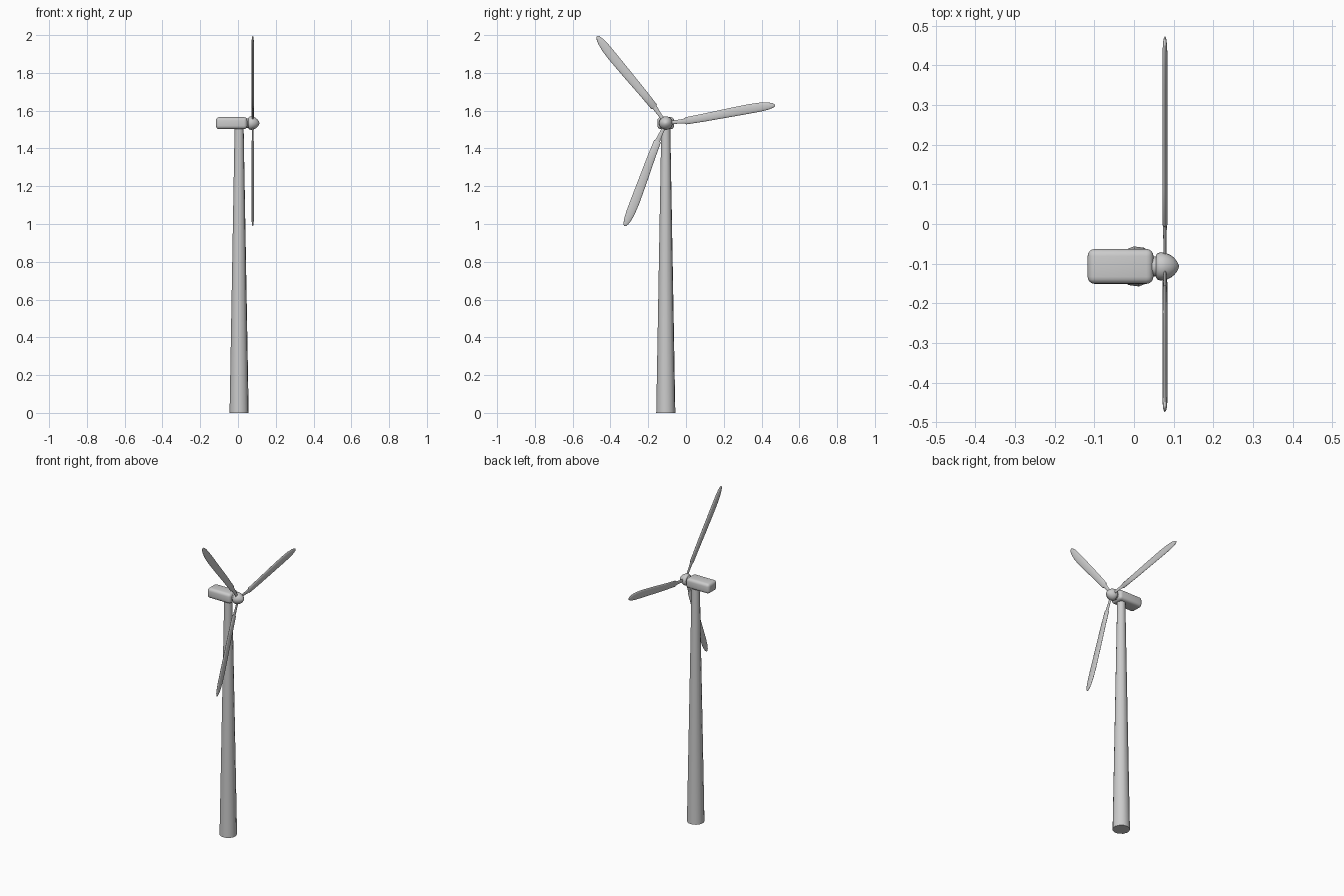
import bpy, bmesh, math
from mathutils import Matrix, Vector

if "Cube" in bpy.data.objects:
    bpy.data.objects.remove(bpy.data.objects["Cube"])

CY, HUB_Z, ROTOR_X = -0.107, 1.534, 0.078


def finish(name, bm, angle=40):
    bmesh.ops.recalc_face_normals(bm, faces=bm.faces[:])
    me = bpy.data.meshes.new(name)
    bm.to_mesh(me)
    bm.free()
    ob = bpy.data.objects.new(name, me)
    bpy.context.collection.objects.link(ob)
    bpy.ops.object.select_all(action='DESELECT')
    ob.select_set(True)
    bpy.context.view_layer.objects.active = ob
    bpy.ops.object.shade_smooth_by_angle(angle=math.radians(angle))
    return ob


def loft(bm, rings):
    """Skin a list of equal-length point rings and cap both ends."""
    loops = [[bm.verts.new(p) for p in r] for r in rings]
    n = len(loops[0])
    for a, b in zip(loops, loops[1:]):
        for i in range(n):
            j = (i + 1) % n
            bm.faces.new((a[i], a[j], b[j], b[i]))
    bm.faces.new(loops[0])
    bm.faces.new(loops[-1])


def circle(n, phase=0.0):
    return [(math.cos(phase + math.tau * i / n), math.sin(phase + math.tau * i / n))
            for i in range(n)]


# Tapered tower
bm = bmesh.new()
loft(bm, [[(0.006 + r * c, CY + r * s, z) for c, s in circle(12, 0.13)]
          for z, r in ((0, 0.051), (1.515, 0.024))])
finish("tower", bm)

# Rounded generator housing
bm = bmesh.new()
bmesh.ops.create_cube(bm, size=1, matrix=Matrix.Translation((-0.034, CY, HUB_Z))
                      @ Matrix.Diagonal((0.166, 0.088, 0.064, 1)))
bmesh.ops.bevel(bm, geom=bm.edges[:], offset=0.018, segments=4, profile=0.5, affect='EDGES')
finish("nacelle", bm)


# Parts turned around the rotor axis
def turned(name, profile, n=20):
    b = bmesh.new()
    loft(b, [[(x, CY + r * c, HUB_Z + r * s) for c, s in circle(n)] for x, r in profile])
    finish(name, b)


turned("rotor_shaft", [(0.03, 0.025), (0.06, 0.025)])
turned("hub", [(0.056, 0.029), (0.059, 0.033), (0.068, 0.036), (0.080, 0.034),
               (0.092, 0.029), (0.102, 0.021), (0.109, 0.012), (0.113, 0.003)])

# Blades: stations are (distance, sideways shift, half width, half thickness)
ROOT = [(0.01, 0.0, 0.009, 0.004), (0.06, -0.003, 0.010, 0.004), (0.112, -0.006, 0.014, 0.005)]
BLADE = [(0.102, -0.005, 0.013, 0.004), (0.106, -0.005, 0.019, 0.0062),
         (0.20, -0.004, 0.021, 0.0065), (0.33, 0.0, 0.0235, 0.0065),
         (0.45, 0.003, 0.025, 0.0065), (0.51, 0.003, 0.0235, 0.0064),
         (0.55, 0.002, 0.019, 0.006), (0.572, 0.001, 0.013, 0.0048),
         (0.583, 0.0, 0.007, 0.003), (0.587, 0.0, 0.002, 0.001)]

for k, deg in enumerate((9.3, 128.3, 248.2)):
    a = math.radians(deg)
    along = Vector((0, math.cos(a), math.sin(a)))
    side = Vector((0, -math.sin(a), math.cos(a)))
    centre = Vector((ROTOR_X, CY, HUB_Z))
    for label, stations in (("blade_root", ROOT), ("blade", BLADE)):
        bm = bmesh.new()
        loft(bm, [[centre + along * u + side * (v + w * c) + Vector((t * s, 0, 0))
                   for c, s in circle(16)] for u, v, w, t in stations])
        finish(f"{label}_{k + 1}", bm, 50)
